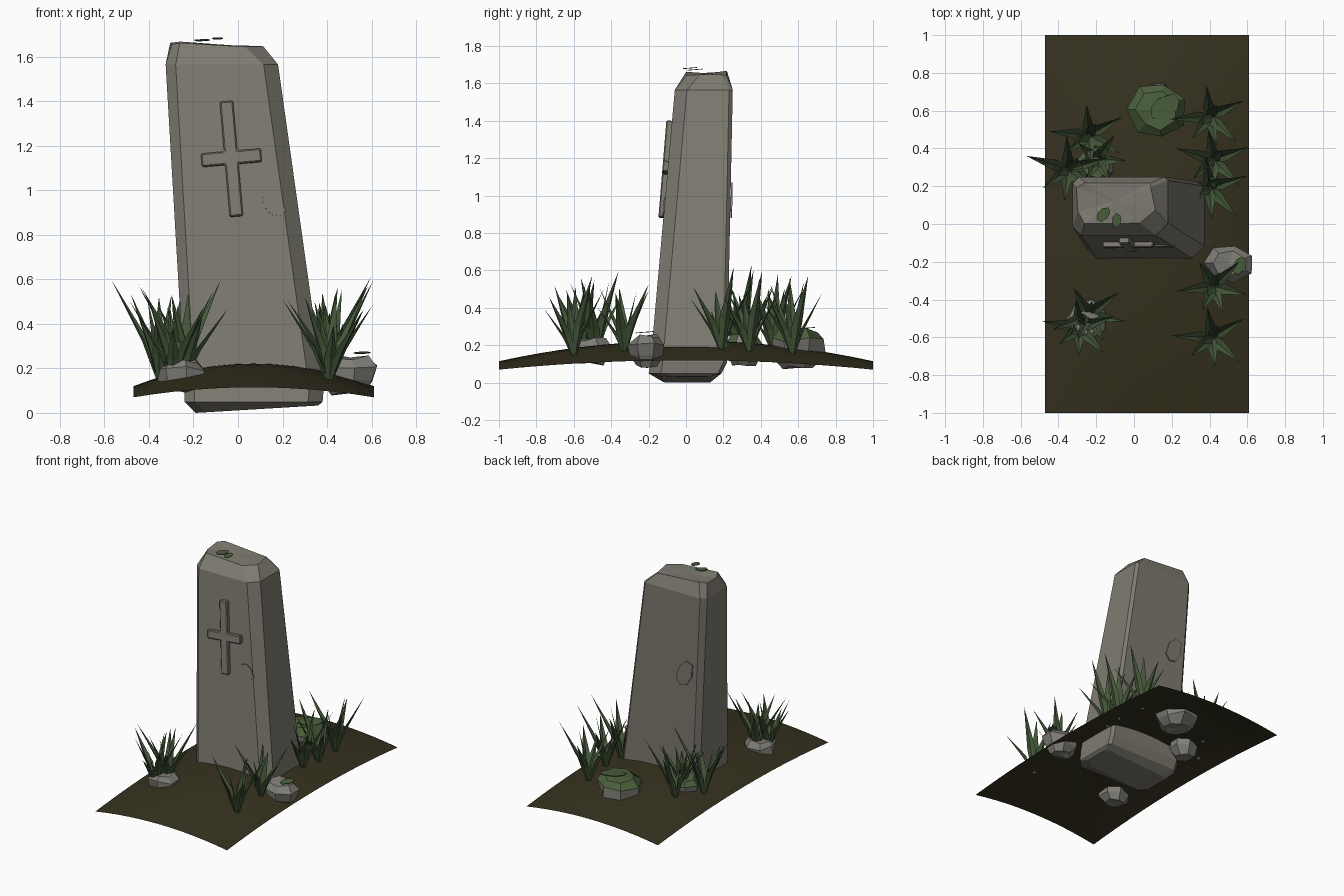
import bpy, bmesh, math, random
from mathutils import Matrix, Vector

random.seed(4)
cube = bpy.data.objects.get("Cube")
if cube:
    bpy.data.objects.remove(cube)


def material(name, rgb):
    m = bpy.data.materials.new(name)
    m.use_nodes = True
    m.diffuse_color = (*rgb, 1)
    bsdf = m.node_tree.nodes["Principled BSDF"]
    bsdf.inputs["Base Color"].default_value = (*rgb, 1)
    bsdf.inputs["Roughness"].default_value = 0.9
    return m


STONE = material("warm grey stone", (0.21, 0.20, 0.165))
ROCK = material("grey rock", (0.21, 0.205, 0.18))
EARTH = material("dark earth", (0.036, 0.031, 0.014))
GRASS = material("grass green", (0.06, 0.10, 0.042))
MOSS = material("moss green", (0.07, 0.115, 0.045))


def finish(name, bm, *mats, recalc=True):
    if recalc:
        bmesh.ops.recalc_face_normals(bm, faces=bm.faces)
    me = bpy.data.meshes.new(name)
    bm.to_mesh(me)
    bm.free()
    for m in mats:
        me.materials.append(m)
    ob = bpy.data.objects.new(name, me)
    bpy.context.collection.objects.link(ob)
    return ob


def loft(rings):
    """Bridge rings of points and close both ends with a fan."""
    bm = bmesh.new()
    loops = [[bm.verts.new(p) for p in r] for r in rings]
    n = len(loops[0])
    for a, b in zip(loops, loops[1:]):
        for i in range(n):
            j = (i + 1) % n
            bm.faces.new((a[i], a[j], b[j], b[i]))
    for loop in (loops[0], loops[-1]):
        mid = bm.verts.new(sum((v.co for v in loop), Vector()) / n)
        for i in range(n):
            bm.faces.new((loop[i], loop[(i + 1) % n], mid))
    return bm


def ground_z(x, y):
    u, v = 1 - ((x - 0.07) / 0.54) ** 2, 1 - y * y
    return 0.07 + 0.05 * v + 0.045 * u + 0.06 * u * v


# Domed earth sheet
bm = bmesh.new()
bmesh.ops.create_grid(bm, x_segments=12, y_segments=18, size=1)
for v in bm.verts:
    v.co.x = 0.07 + 0.54 * v.co.x
    v.co.z = ground_z(v.co.x, v.co.y)
earth = finish("earth_mound", bm, EARTH, recalc=False)
for p in earth.data.polygons:
    p.use_smooth = True


# Leaning headstone with chamfered corners and a worn top
def stone_ring(x0, x1, y0, y1, z, rise=0.0, wear=0.0):
    a, b, c, d = 0.045, 0.065, 0.02, 0.035
    pts = [(x0 + a, y0), (x1 - b, y0), (x1, y0 + b), (x1, y1 - c),
           (x1 - c, y1), (x0 + d, y1), (x0, y1 - d), (x0, y0 + a)]
    return [(x + random.uniform(-wear, wear), y + random.uniform(-wear, wear),
             z + rise * (x - x0) + random.uniform(-wear, wear)) for x, y in pts]


bm = loft([
    stone_ring(-0.19, 0.36, -0.12, 0.13, 0.0, 0.06),
    stone_ring(-0.24, 0.38, -0.2, 0.19, 0.05),
    stone_ring(-0.24, 0.385, -0.19, 0.22, 0.11),
    stone_ring(-0.325, 0.18, -0.06, 0.25, 1.565),
    stone_ring(-0.295, 0.1, 0.01, 0.225, 1.655, wear=0.013),
])
finish("headstone", bm, STONE)


# Flat outlines thickened into plates
def plate(name, pts, loc, rot, low, high, mat):
    bm = bmesh.new()
    base = bm.faces.new([bm.verts.new((x, y, low)) for x, y in pts])
    ext = bmesh.ops.extrude_face_region(bm, geom=[base])["geom"]
    bmesh.ops.translate(bm, vec=(0, 0, high - low),
                        verts=[g for g in ext if isinstance(g, bmesh.types.BMVert)])
    bm.transform(Matrix.Translation(loc) @ rot)
    return finish(name, bm, mat)


upright = Matrix.Rotation(math.radians(85.3), 4, "X")
w, arm, top, foot = 0.03, 0.135, 0.255, 0.265
half = [(w, -foot), (w, -w), (arm, -w), (arm, w), (w, w), (w, top)]
outline = half + [(-x, y) for x, y in reversed(half)]
cross = plate("raised_cross", outline, (-0.03, -0.098, 1.145),
              upright @ Matrix.Rotation(math.radians(5), 4, "Z"), -0.01, 0.028, STONE)
bev = cross.modifiers.new("soft_edge", "BEVEL")
bev.width, bev.segments = 0.006, 1

chip = [(-0.05, 0.04), (-0.045, -0.01), (-0.01, -0.05), (0.03, -0.055),
        (0.055, -0.03), (0.03, 0.025), (-0.01, 0.05)]
plate("front_chip", chip, (0.16, -0.115, 0.94), upright, -0.002, 0.007, STONE)
back = Matrix.Rotation(math.radians(88.8), 4, "X")
plate("back_chip", [(x * 1.3, y * 1.8) for x, y in chip], (-0.16, 0.24, 0.98),
      back, -0.008, 0.001, STONE)


# Thin moss flakes
for x, y, z, s in [(-0.09, 0.02, 1.68, 0.6), (-0.16, 0.05, 1.672, 0.7),
                   (0.56, -0.22, 0.268, 0.8), (0.16, 0.62, 0.288, 1.4)]:
    tilt = Matrix.Rotation(0.08, 4, "X") @ Matrix.Rotation(x * 9, 4, "Z")
    plate("moss_flake", [(a * s, b * s) for a, b in chip], (x, y, z), tilt,
          0, 0.004, MOSS)


# Half-buried rocks; mossy ones are green where they face up
def rock(name, x, y, rx, ry, z0, z1, moss):
    rings = []
    for t, s in ((0, 0.6), (0.3, 0.95), (0.75, 1.0), (1, 0.7)):
        ring = []
        for i in range(7):
            a = math.tau * i / 7 + 0.4
            r = s * random.uniform(0.86, 1.1)
            ring.append((x + rx * r * math.cos(a), y + ry * r * math.sin(a),
                         z0 + (z1 - z0) * t + random.uniform(-0.012, 0.012)))
        rings.append(ring)
    bm = loft(rings)
    bmesh.ops.recalc_face_normals(bm, faces=bm.faces)
    for f in bm.faces:
        f.material_index = int(moss and f.normal.z > 0.45)
    finish(name, bm, ROCK, MOSS)


rock("back_rock", 0.12, 0.6, 0.15, 0.15, 0.08, 0.28, True)
rock("back_side_rock", -0.2, 0.31, 0.11, 0.1, 0.1, 0.25, True)
rock("side_rock", 0.5, -0.21, 0.13, 0.1, 0.09, 0.25, False)
rock("front_rock", -0.25, -0.51, 0.11, 0.11, 0.1, 0.23, False)


# Grass tufts made of folded, pointed blades: direction, reach, height
BLADES = [(178, 0.21, 0.40), (100, 0.16, 0.34), (25, 0.20, 0.42), (-38, 0.20, 0.33),
          (-85, 0.16, 0.28), (-135, 0.15, 0.36), (60, 0.07, 0.38), (220, 0.06, 0.33)]


def tuft(x, y, turn, size):
    bm = bmesh.new()
    root = Vector((x, y, ground_z(x, y) - 0.01))
    for angle, reach, height in BLADES:
        a = math.radians(angle + turn + random.uniform(-9, 9))
        out = Vector((math.cos(a), math.sin(a), 0))
        side = Vector((-out.y, out.x, 0))
        height *= size * random.uniform(0.9, 1.05)

        def at(t, h, s):
            return bm.verts.new(root + out * (reach * size * t) + side * s
                                + Vector((0, 0, height * h)))
        base_l, base_m, base_r = at(0.02, 0, 0.014), at(0.07, 0, 0), at(0.02, 0, -0.014)
        wide_l, wide_m, wide_r = at(0.28, 0.4, 0.03), at(0.36, 0.38, 0), at(0.28, 0.4, -0.03)
        tip = at(1, 1, 0)
        bm.faces.new((base_l, base_m, wide_m, wide_l))
        bm.faces.new((base_m, base_r, wide_r, wide_m))
        bm.faces.new((wide_l, wide_m, tip))
        bm.faces.new((wide_m, wide_r, tip))
    finish("grass_tuft", bm, GRASS, recalc=False)


for spot in [(-0.24, 0.47, 0, 1.0), (-0.35, 0.29, -12, 1.1), (-0.2, 0.34, 30, 0.8),
             (0.40, 0.57, 0, 1.0), (0.42, 0.34, -8, 1.0), (0.40, 0.19, -10, 1.05),
             (0.42, -0.33, 15, 0.95), (0.41, -0.60, 0, 1.0),
             (-0.24, -0.48, 20, 1.0), (-0.29, -0.55, 0, 0.95)]:
    tuft(*spot)
